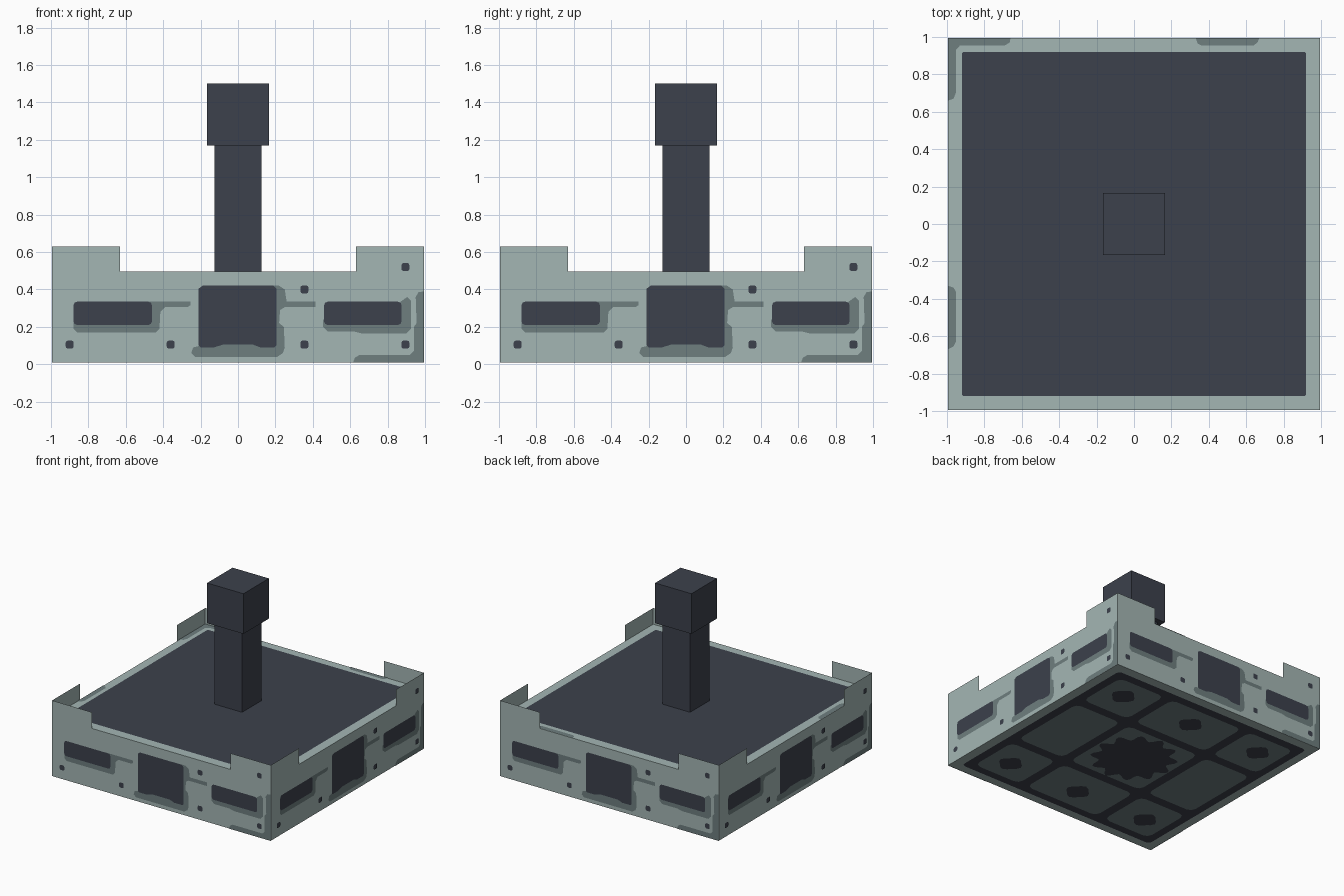
import bpy, bmesh, math
from mathutils import Matrix

default = bpy.data.objects.get("Cube")
if default:
    bpy.data.objects.remove(default, do_unlink=True)


def material(name, rgb):
    lin = [((c / 255 + 0.055) / 1.055) ** 2.4 for c in rgb] + [1.0]
    m = bpy.data.materials.new(name)
    m.use_nodes = True
    m.diffuse_color = lin
    bsdf = m.node_tree.nodes["Principled BSDF"]
    bsdf.inputs["Base Color"].default_value = lin
    bsdf.inputs["Roughness"].default_value = 0.8
    return m


LIGHT = material("pale grey green", (164, 182, 180))
MID = material("mid grey", (110, 126, 127))
DARK = material("dark slate", (60, 65, 76))


def finish(name, bm, mat):
    mesh = bpy.data.meshes.new(name)
    bm.to_mesh(mesh)
    bm.free()
    mesh.materials.append(mat)
    obj = bpy.data.objects.new(name, mesh)
    bpy.context.collection.objects.link(obj)
    return obj


def box(name, half, z0, z1, mat):
    bm = bmesh.new()
    bmesh.ops.create_cube(bm, size=1, matrix=Matrix.Translation((0, 0, (z0 + z1) / 2))
                          @ Matrix.Diagonal((2 * half, 2 * half, z1 - z0, 1)))
    return finish(name, bm, mat)


def plates(name, outlines, mat, frame, lift):
    """Flat plates: 2D counter-clockwise outlines placed in a frame at a height."""
    bm = bmesh.new()
    for pts in outlines:
        bm.faces.new([bm.verts.new(frame @ Matrix.Translation((u, v, lift)).to_translation())
                      for u, v in pts])
    return finish(name, bm, mat)


def rect(x0, y0, x1, y1, c=0.0):
    """Rectangle outline with rounded corners of radius c."""
    if c == 0:
        return [(x0, y0), (x1, y0), (x1, y1), (x0, y1)]
    pts = []
    centres = [(x1 - c, y1 - c), (x0 + c, y1 - c), (x0 + c, y0 + c), (x1 - c, y0 + c)]
    for i, (cx, cy) in enumerate(centres):
        for j in range(3):
            a = math.pi / 2 * (i + j / 2)
            pts.append((cx + c * math.cos(a), cy + c * math.sin(a)))
    return pts


def around(x, y, r, n, wave=0.0, lobes=1):
    """Round outline, optionally with scalloped teeth."""
    pts = []
    for i in range(n):
        a = 2 * math.pi * i / n
        k = r + wave * math.cos(lobes * a)
        pts.append((x + k * math.cos(a), y + k * math.sin(a)))
    return pts


H = 0.994          # half width of the block under the raised details
STEP = 0.003       # height of one detail layer

# Main block, post and head
box("base_block", H, 3 * STEP, 0.497, LIGHT)
box("post", 0.125, 0.497, 1.17, DARK)
box("post_head", 0.165, 1.17, 1.5, DARK)

# Details shared by the four sides
guards = [rect(-H, 0.497, -0.63, 0.63), rect(0.63, 0.497, H, 0.63)]
shadows = [
    # around the central hatch, with a tail to the right
    [(-0.25, 0.06), (-0.23, 0.04), (0.21, 0.04), (0.24, 0.06), (0.25, 0.09), (0.245, 0.2),
     (0.22, 0.22), (0.225, 0.29), (0.25, 0.305), (0.415, 0.305), (0.415, 0.335),
     (0.26, 0.335), (0.25, 0.40), (0.22, 0.42), (0.1, 0.42), (-0.15, 0.15), (-0.2, 0.1),
     (-0.24, 0.09)],
    # around the left slot, with a tail to the right
    [(-0.88, 0.19), (-0.86, 0.17), (-0.44, 0.17), (-0.42, 0.19), (-0.415, 0.28),
     (-0.39, 0.305), (-0.27, 0.305), (-0.255, 0.315), (-0.255, 0.335), (-0.5, 0.335),
     (-0.5, 0.24), (-0.88, 0.24)],
    # around the right slot
    [(0.455, 0.20), (0.48, 0.175), (0.62, 0.175), (0.66, 0.165), (0.90, 0.165),
     (0.925, 0.19), (0.925, 0.34), (0.905, 0.36), (0.87, 0.335), (0.84, 0.24), (0.455, 0.24)],
    # worn lower corner
    [(0.615, 3 * STEP), (H, 3 * STEP), (H, 0.39), (0.965, 0.385), (0.95, 0.36),
     (0.955, 0.22), (0.94, 0.2), (0.94, 0.07), (0.92, 0.05), (0.65, 0.05), (0.625, 0.035)],
]
hatch = [(-0.21, 0.10), (-0.2, 0.09), (-0.13, 0.09), (-0.08, 0.105), (0.08, 0.105),
         (0.12, 0.09), (0.195, 0.09), (0.205, 0.10), (0.205, 0.405), (0.19, 0.42),
         (-0.19, 0.42), (-0.21, 0.405)]
slots = [hatch, rect(-0.88, 0.21, -0.46, 0.335, 0.02), rect(0.46, 0.21, 0.875, 0.335, 0.02)]
rivets = [rect(u - 0.021, v - 0.021, u + 0.021, v + 0.021, 0.01) for u, v in
          [(-0.9, 0.105), (-0.36, 0.105), (0.355, 0.105), (0.355, 0.4),
           (0.895, 0.105), (0.895, 0.52)]]

for k, side in enumerate(["front", "left", "back", "right"]):
    frame = Matrix.Rotation(k * math.pi / 2, 4, "Z") @ Matrix.Rotation(math.pi / 2, 4, "X")
    plates(side + "_corner_guards", guards, LIGHT, frame, H)
    plates(side + "_worn_patches", shadows, MID, frame, H + STEP)
    plates(side + "_hatch_and_slots", slots, DARK, frame, H + 2 * STEP)
    plates(side + "_rivets", rivets, DARK, frame, H + 2 * STEP)

# Top deck and worn patches on its rim
top = Matrix.Identity(4)
plates("deck_panel", [rect(-0.92, -0.92, 0.92, 0.92, 0.01)], DARK, top, 0.5)
rim = [
    [(-H, 0.66), (-0.965, 0.67), (-0.953, 0.7), (-0.953, 0.93), (-0.93, 0.955),
     (-0.69, 0.955), (-0.665, 0.97), (-0.66, H), (-H, H)],
    [(0.33, H), (0.34, 0.965), (0.36, 0.955), (0.64, 0.955), (0.66, 0.97), (0.67, H)],
    [(-H, -0.67), (-0.965, -0.655), (-0.953, -0.63), (-0.953, -0.36), (-0.965, -0.34),
     (-H, -0.33)],
]
plates("deck_rim_patches", rim, MID, top, 0.5)

# Underside: dark field, tiles, round recesses and a toothed centre
under = Matrix.Rotation(math.pi, 4, "X")
plates("underside_field", [rect(-0.92, -0.92, 0.92, 0.92, 0.03)], DARK, under, -2 * STEP)
spans = [(-0.85, -0.42), (-0.34, 0.34), (0.42, 0.85)]
tiles = [rect(a, c, b, d, 0.05) for a, b in spans for c, d in spans]
plates("underside_tiles", tiles, MID, under, -STEP)
recesses = [around(x, y, 0.09, 16, 0.01, 4) for x in (-0.66, 0, 0.66) for y in (-0.66, 0.66)]
plates("underside_recesses", recesses, DARK, under, 0)
plates("underside_toothed_centre", [around(0, 0, 0.30, 72, 0.035, 12)], DARK, under, 0)
